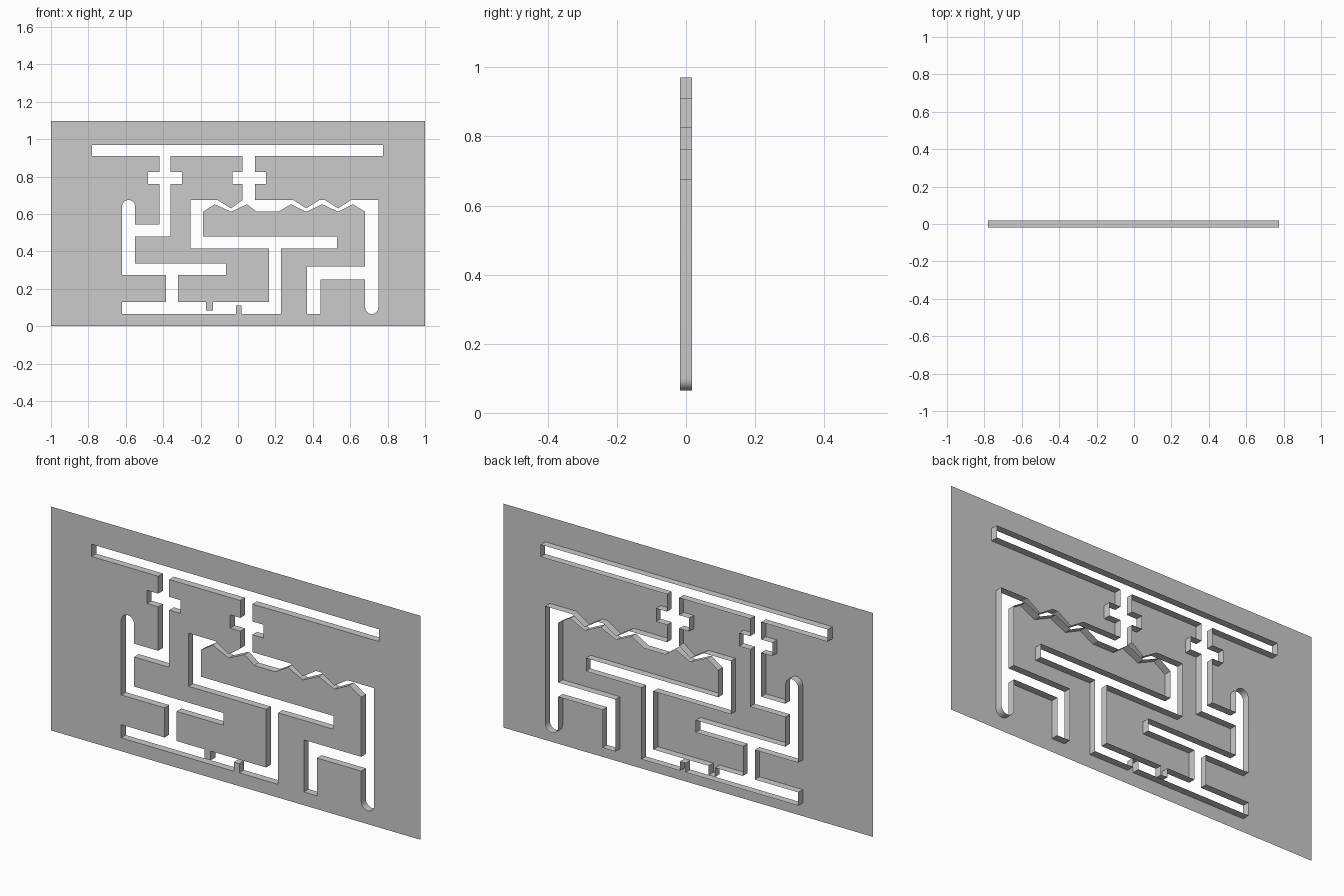
import bpy, bmesh, math

if "Cube" in bpy.data.objects:
    bpy.data.objects.remove(bpy.data.objects["Cube"])

FRONT, BACK = -0.018, 0.018      # sheet plane / rear rim of the slot walls
HALF_W, HEIGHT = 1.0, 1.096
TOP, PEAK, DIP, LOW = 0.675, 0.652, 0.63, 0.612   # levels of the zigzag channel


def run(x, z, moves, axis=0):
    """Right-angled path: each move sets x or z in turn."""
    pts = [(x, z)]
    for m in moves:
        x, z = (m, z) if axis == 0 else (x, m)
        pts.append((x, z))
        axis = 1 - axis
    return pts


def cap(cx, cz, start, n=14, r=0.035):
    """Half-round channel end, clockwise."""
    return [(cx + r * math.cos(start - math.pi * i / n),
             cz + r * math.sin(start - math.pi * i / n)) for i in range(n + 1)]


def ring(bm, pts):
    vs = [bm.verts.new((x, FRONT, z)) for x, z in pts]
    es = [bm.edges.new((vs[i - 1], vs[i])) for i in range(len(vs))]
    return vs, es


def sheet(name, slot, border=None):
    """Flat sheet bounded by the slot outline, with walls running backwards."""
    bm = bmesh.new()
    vs, edges = ring(bm, slot)
    if border:
        edges = edges + ring(bm, border)[1]
    bmesh.ops.triangle_fill(bm, edges=edges, use_beauty=True, normal=(0, -1, 0))
    bm.normal_update()
    for f in bm.faces:
        if f.normal.y > 0:
            f.normal_flip()
    rear = [bm.verts.new((v.co.x, BACK, v.co.z)) for v in vs]
    for i in range(len(vs)):
        bm.faces.new((vs[i - 1], rear[i - 1], rear[i], vs[i]))
    me = bpy.data.meshes.new(name)
    bm.to_mesh(me)
    bm.free()
    ob = bpy.data.objects.new(name, me)
    bpy.context.collection.objects.link(ob)
    bpy.context.view_layer.objects.active = ob
    ob.select_set(True)
    bpy.ops.object.shade_smooth_by_angle(angle=math.radians(30))
    ob.select_set(False)


# Outer outline of the channel network, clockwise from the top left
outer = run(-0.78, 0.97, [0.775, 0.91, 0.09, 0.825, 0.15, 0.76, 0.09, TOP])
# upper zigzag teeth
for x in (0.365, 0.535):
    outer += [(x - 0.07, TOP), (x, DIP), (x + 0.07, TOP)]
# right drop with rounded end and its side branch
outer += [(0.75, TOP)] + cap(0.715, 0.1, 0)
outer += run(0.68, 0.25, [0.44, 0.065, 0.37, 0.32, 0.68, LOW])
# lower zigzag
outer += [(0.615, PEAK), (0.535, LOW), (0.45, PEAK), (0.365, LOW),
          (0.283, PEAK), (0.215, LOW), (0.10, LOW), (0.048, PEAK),
          (-0.037, LOW), (-0.125, PEAK)]
# middle channel, bottom channel with stop, left side
outer += run(-0.187, LOW, [0.48, 0.53, 0.415, 0.23, 0.065, 0.02, 0.11, -0.01,
                           0.065, -0.62, 0.13, -0.385, 0.275, -0.62], axis=1)
outer += cap(-0.585, 0.64, math.pi)
outer += run(-0.55, 0.545, [-0.42, 0.76, -0.48, 0.825, -0.42, 0.91, -0.78])

# Free panel enclosed by the channels
inner = run(-0.36, 0.91, [0.025, 0.825, -0.03, 0.76, 0.025, TOP])
inner += [(-0.037, DIP), (-0.11, TOP)]
inner += run(-0.255, TOP, [0.415, 0.165, 0.13, -0.135, 0.085, -0.17, 0.13,
                           -0.32, 0.275, -0.065, 0.335, -0.55, 0.48, -0.36,
                           0.76, -0.30, 0.825, -0.36], axis=1)

sheet("slotted_plate", outer, [(-HALF_W, 0), (HALF_W, 0),
                               (HALF_W, HEIGHT), (-HALF_W, HEIGHT)])
sheet("enclosed_panel", inner[::-1])
